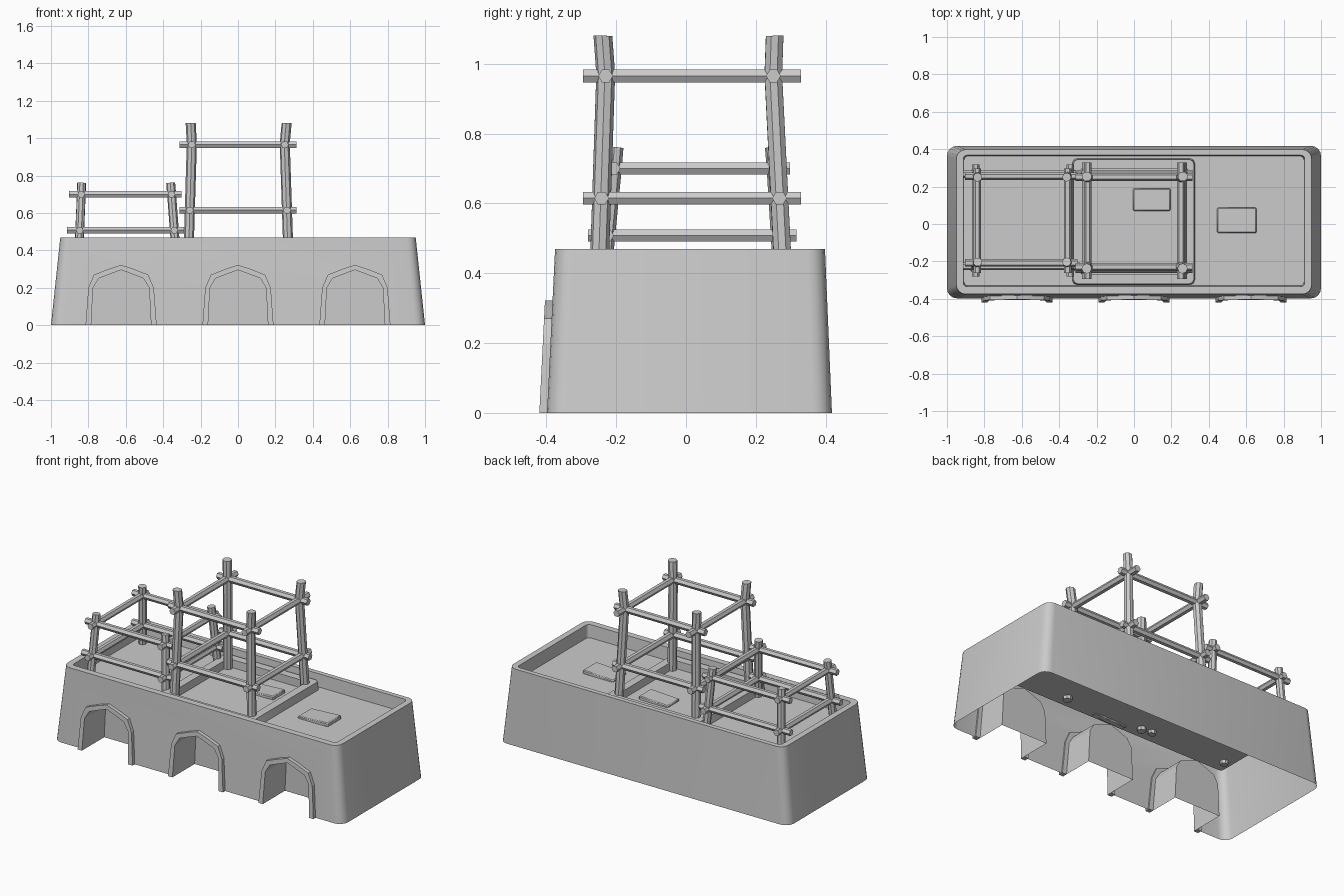
import bpy, bmesh, math
from mathutils import Vector, Matrix

if "Cube" in bpy.data.objects:
    bpy.data.objects.remove(bpy.data.objects["Cube"])

FLOOR = 0.39


def finish(name, bm, smooth=True):
    bmesh.ops.recalc_face_normals(bm, faces=bm.faces)
    me = bpy.data.meshes.new(name)
    bm.to_mesh(me)
    bm.free()
    ob = bpy.data.objects.new(name, me)
    bpy.context.collection.objects.link(ob)
    if smooth:
        bpy.ops.object.select_all(action='DESELECT')
        bpy.context.view_layer.objects.active = ob
        ob.select_set(True)
        bpy.ops.object.shade_smooth_by_angle(angle=math.radians(40))
    return ob


def loft(name, rings, cap=True, closed=False, smooth=True):
    bm = bmesh.new()
    loops = [[bm.verts.new(p) for p in r] for r in rings]
    n = len(loops[0])
    pairs = list(zip(loops, loops[1:]))
    if closed:
        pairs.append((loops[-1], loops[0]))
    for a, b in pairs:
        for i in range(n):
            j = (i + 1) % n
            bm.faces.new((a[i], a[j], b[j], b[i]))
    if cap:
        bm.faces.new(loops[0])
        bm.faces.new(loops[-1])
    return finish(name, bm, smooth)


def rounded(x0, x1, y0, y1, z, r, seg=4):
    pts = []
    corners = ((x1 - r, y1 - r), (x0 + r, y1 - r), (x0 + r, y0 + r), (x1 - r, y0 + r))
    for k, (cx, cy) in enumerate(corners):
        for i in range(seg + 1):
            a = math.pi / 2 * (k + i / seg)
            pts.append((cx + r * math.cos(a), cy + r * math.sin(a), z))
    return pts


def tube(name, pts, r, sides=6):
    pts = [Vector(p) for p in pts]
    q = (pts[-1] - pts[0]).to_track_quat('Z', 'Y')
    rings = []
    for p in pts:
        rings.append([p + q @ Vector((r * math.cos(2 * math.pi * i / sides),
                                      r * math.sin(2 * math.pi * i / sides), 0))
                      for i in range(sides)])
    return loft(name, rings)


# Tapered base with a recessed top
base = loft("base", [
    rounded(-1, 1, -0.398, 0.418, 0, 0.055),
    rounded(-0.95, 0.95, -0.375, 0.398, 0.47, 0.05),
    rounded(-0.912, 0.912, -0.335, 0.368, 0.47, 0.02),
    rounded(-0.908, 0.908, -0.33, 0.363, FLOOR, 0.02)])

# Arched niches and their raised surrounds
OUTER = [(0.19, 0), (0.175, 0.2), (0.145, 0.27), (0.06, 0.303), (0, 0.322)]
INNER = [(0.16, 0), (0.15, 0.2), (0.12, 0.25), (0.05, 0.277), (0, 0.295)]


def arch(half):
    return half + [(-x, z) for x, z in reversed(half[:-1])]


cutters = []
for cx in (-0.625, 0, 0.625):
    prof = [(0.161, -0.1)] + INNER
    cut = loft("niche_cutter", [[(cx + x, y, z) for x, z in arch(prof)]
                                for y in (-0.5, -0.2)], smooth=False)
    cut.hide_render = True
    cutters.append(cut)
    mod = base.modifiers.new("niche", 'BOOLEAN')
    mod.object = cut
    mod.operation = 'DIFFERENCE'
    mod.solver = 'EXACT'
    front, back = -0.42, -0.39
    rings = [[(cx + x, y + 0.05 * z, z) for x, y, z in
              ((o[0], front, o[1]), (i[0], front, i[1]),
               (i[0], back, i[1]), (o[0], back, o[1]))]
             for o, i in zip(arch(OUTER), arch(INNER))]
    loft("arch_surround", rings, smooth=False)

# Apply the niches, then open the underside
bpy.context.view_layer.update()
dg = bpy.context.evaluated_depsgraph_get()
bm = bmesh.new()
bm.from_mesh(base.evaluated_get(dg).to_mesh())
base.modifiers.clear()
bottom = [f for f in bm.faces if all(abs(v.co.z) < 1e-4 for v in f.verts)]
bmesh.ops.delete(bm, geom=bottom, context='FACES')
bm.to_mesh(base.data)
bm.free()
for c in cutters:
    bpy.data.objects.remove(c)

# Low curb around the foot of the tower
loft("tower_curb", [
    rounded(-0.33, 0.325, -0.325, 0.35, FLOOR, 0.025, 2),
    rounded(-0.325, 0.32, -0.32, 0.345, 0.44, 0.025, 2),
    rounded(-0.275, 0.27, -0.27, 0.295, 0.44, 0.01, 2),
    rounded(-0.275, 0.27, -0.27, 0.295, FLOOR, 0.01, 2)], cap=False)

# Loose slabs on the floor
for x, y, z, w, d in ((0.095, 0.13, 0.395, 0.2, 0.12),
                      (0.55, 0.02, 0.395, 0.21, 0.135),
                      (-0.07, -0.3, 0.395, 0.22, 0.04)):
    bm = bmesh.new()
    m = Matrix.Translation((x, y, z)) @ Matrix.Rotation(math.radians(-3), 4, 'Y') \
        @ Matrix.Diagonal((w, d, 0.025, 1))
    bmesh.ops.create_cube(bm, size=1, matrix=m)
    bmesh.ops.bevel(bm, geom=bm.edges[:], offset=0.005, segments=1, affect='EDGES')
    finish("floor_slab", bm)


def scaffold(name, levels, bars, r_post, r_bar):
    # levels: (z, x0, x1, y0, y1) post centres, bars: (z, x ends, y ends)
    def at(z):
        for a, b in zip(levels, levels[1:]):
            if a[0] <= z <= b[0]:
                t = (z - a[0]) / (b[0] - a[0])
                return [p + (q - p) * t for p, q in zip(a[1:], b[1:])]
    for i in (1, 2):
        for j in (3, 4):
            tube(name + "_post", [(l[i], l[j], l[0]) for l in levels], r_post, 8)
    for z, bx, by in bars:
        x0, x1, y0, y1 = at(z)
        for y in (y0, y1):
            tube(name + "_crossbar", [(bx[0], y, z), (bx[1], y, z)], r_bar)
        for x in (x0, x1):
            tube(name + "_sidebar", [(x, by[0], z), (x, by[1], z)], r_bar)


# Tall tower frame
scaffold("tower", [(0.37, -0.265, 0.27, -0.25, 0.28),
                   (0.97, -0.247, 0.25, -0.23, 0.25),
                   (1.08, -0.253, 0.26, -0.238, 0.254)],
         [(0.615, (-0.312, 0.312), (-0.295, 0.33)),
          (0.965, (-0.312, 0.312), (-0.295, 0.33))], 0.027, 0.021)

# Lower side frame
scaffold("side_frame", [(0.37, -0.852, -0.33, -0.24, 0.275),
                        (0.70, -0.838, -0.355, -0.208, 0.255),
                        (0.76, -0.836, -0.36, -0.203, 0.25)],
         [(0.508, (-0.915, -0.288), (-0.28, 0.317)),
          (0.70, (-0.903, -0.302), (-0.262, 0.298))], 0.024, 0.02)
